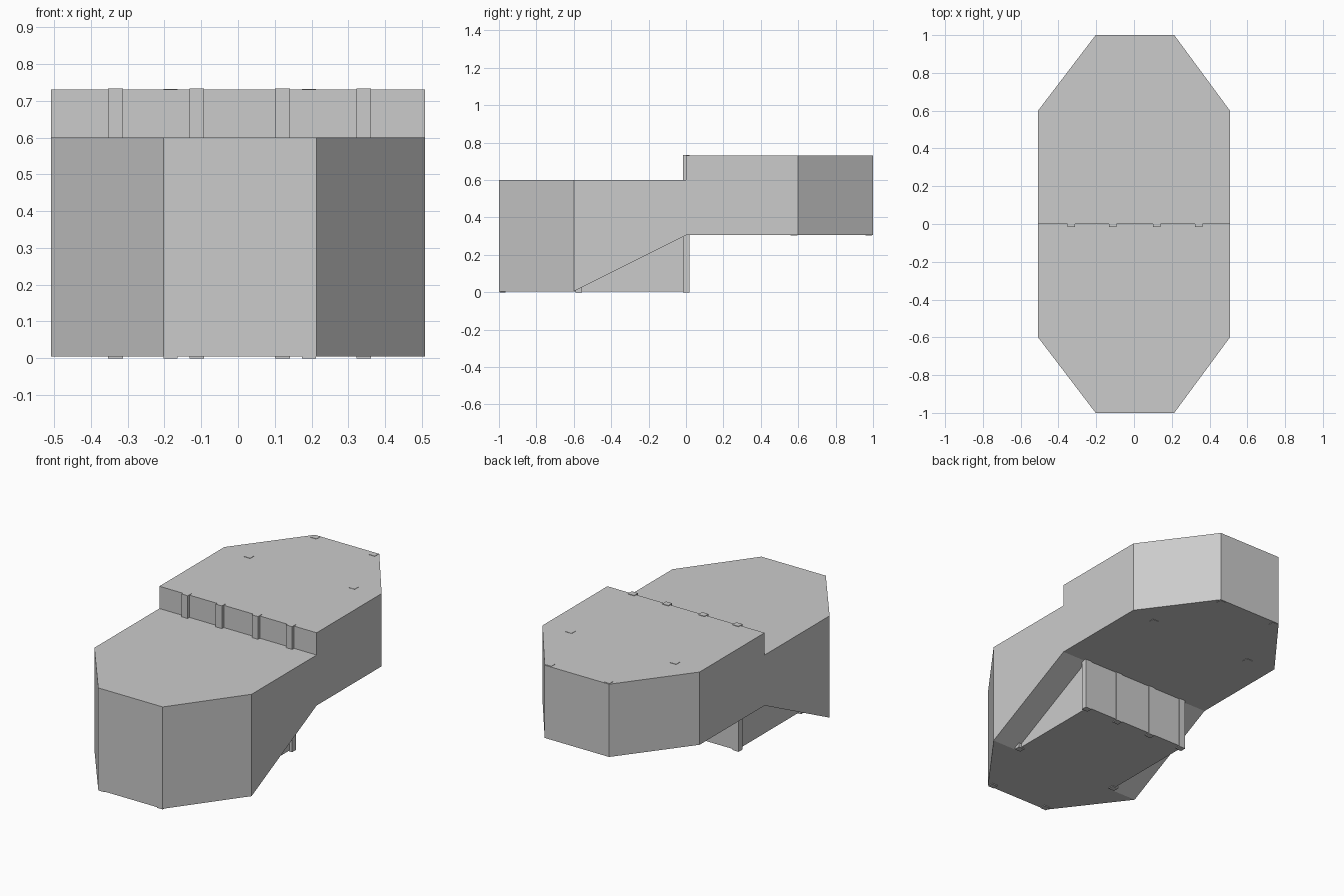
import bpy, bmesh
from mathutils import Vector

if "Cube" in bpy.data.objects:
    bpy.data.objects.remove(bpy.data.objects["Cube"])


def finish(bm, name):
    bmesh.ops.recalc_face_normals(bm, faces=bm.faces[:])
    mesh = bpy.data.meshes.new(name)
    bm.to_mesh(mesh)
    bm.free()
    obj = bpy.data.objects.new(name, mesh)
    bpy.context.collection.objects.link(obj)
    return obj


def side_extrusion(profile, x0, x1):
    """Extrude a (y, z) profile along x."""
    bm = bmesh.new()
    face = bm.faces.new([bm.verts.new((x0, y, z)) for y, z in profile])
    geom = bmesh.ops.extrude_face_region(bm, geom=[face])["geom"]
    verts = [g for g in geom if isinstance(g, bmesh.types.BMVert)]
    bmesh.ops.translate(bm, verts=verts, vec=(x1 - x0, 0, 0))
    return bm


def box(name, x, y, z):
    profile = [(y[0], z[0]), (y[1], z[0]), (y[1], z[1]), (y[0], z[1])]
    return finish(side_extrusion(profile, *x), name)


# Stepped body: low front half with sloped underside, raised rear half
body = side_extrusion([(-1, .005), (-.6, .005), (0, .305), (1, .305),
                       (1, .73), (0, .73), (0, .6), (-1, .6)], -.508, .508)

# Chamfer the four vertical corners of the plan
for sx, inner in ((-1, .203), (1, .213)):
    for sy in (-1, 1):
        normal = Vector((sx * .4, sy * (.508 - inner), 0)).normalized()
        bmesh.ops.bisect_plane(body, geom=body.verts[:] + body.edges[:] + body.faces[:],
                               dist=1e-5, plane_co=(sx * .508, sy * .6, 0),
                               plane_no=normal, clear_outer=True)
        open_edges = [e for e in body.edges if e.is_boundary]
        bmesh.ops.holes_fill(body, edges=open_edges, sides=0)
finish(body, "stepped_body")

# Narrow support block below the slope
finish(side_extrusion([(-.6, .005), (.015, .005), (.015, .303), (-.01, .303)],
                      -.338, .344), "support_block")

# Posts along the step, showing as ribs in front of the riser
for i, x in enumerate((-.333, -.112, .121, .342)):
    box(f"step_post_{i + 1}", (x - .02, x + .02), (-.017, .018), (0, .733))

# Posts inside the corners, with only their ends showing
for x in (-.333, .342):
    box("front_side_post", (x - .02, x + .02), (-.592, -.557), (0, .59))
    box("rear_side_post", (x - .02, x + .02), (.56, .595), (.303, .732))
for x in (-.184, .193):
    box("front_end_post", (x - .019, x + .019), (-.998, -.965), (0, .59))
    box("rear_end_post", (x - .019, x + .019), (.96, .995), (.303, .732))
